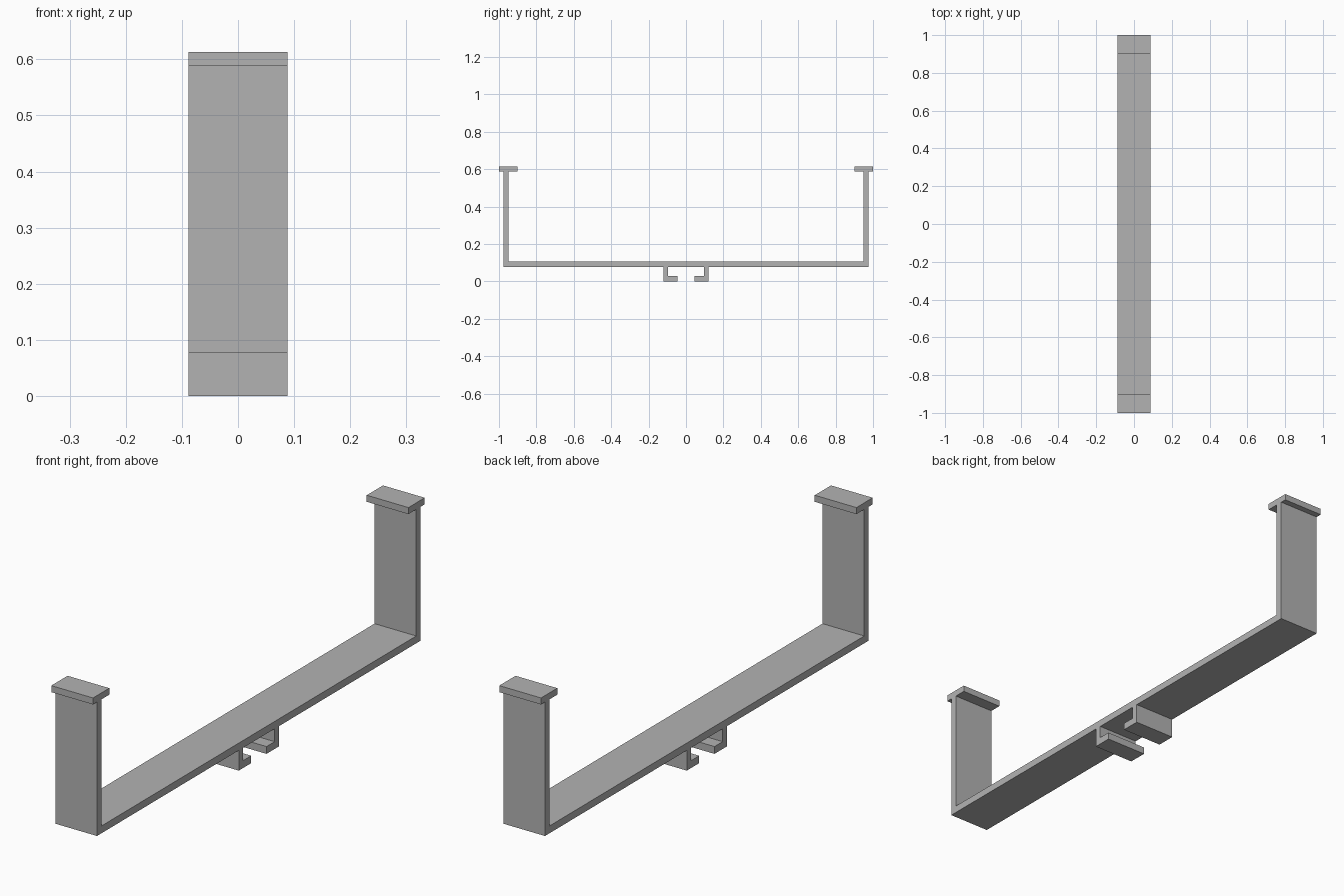
import bpy
import bmesh

cube = bpy.data.objects.get("Cube")
if cube:
    bpy.data.objects.remove(cube, do_unlink=True)

HALF_WIDTH = 0.088

# One flat grey for the whole bracket
grey = bpy.data.materials.new("plain grey")
grey.use_nodes = True
colour = (0.45, 0.45, 0.45, 1.0)
grey.diffuse_color = colour
grey.node_tree.nodes["Principled BSDF"].inputs["Base Color"].default_value = colour


def extrude_profile(name, outline):
    """Extrude a closed (y, z) outline across the width."""
    bm = bmesh.new()
    face = bm.faces.new([bm.verts.new((-HALF_WIDTH, y, z)) for y, z in outline])
    result = bmesh.ops.extrude_face_region(bm, geom=[face])
    moved = [v for v in result["geom"] if isinstance(v, bmesh.types.BMVert)]
    bmesh.ops.translate(bm, verts=moved, vec=(2 * HALF_WIDTH, 0, 0))
    bmesh.ops.recalc_face_normals(bm, faces=bm.faces)
    mesh = bpy.data.meshes.new(name)
    bm.to_mesh(mesh)
    bm.free()
    mesh.materials.append(grey)
    obj = bpy.data.objects.new(name, mesh)
    bpy.context.collection.objects.link(obj)
    return obj


# Half of the section, from the underside centre round to the top of the floor
clip_hook = [(0.095, 0.077), (0.095, 0.028), (0.046, 0.028),
             (0.046, 0.0), (0.121, 0.0), (0.121, 0.077)]
upright_outside = [(0.976, 0.077), (0.976, 0.588)]
top_flange = [(1.0, 0.588), (1.0, 0.613), (0.902, 0.613), (0.902, 0.588)]
upright_inside = [(0.949, 0.588), (0.949, 0.105)]
half = clip_hook + upright_outside + top_flange + upright_inside

# Mirror the half section to close the outline
mirrored = [(-y, z) for y, z in reversed(half)]
extrude_profile("channel_bracket", half + mirrored)
